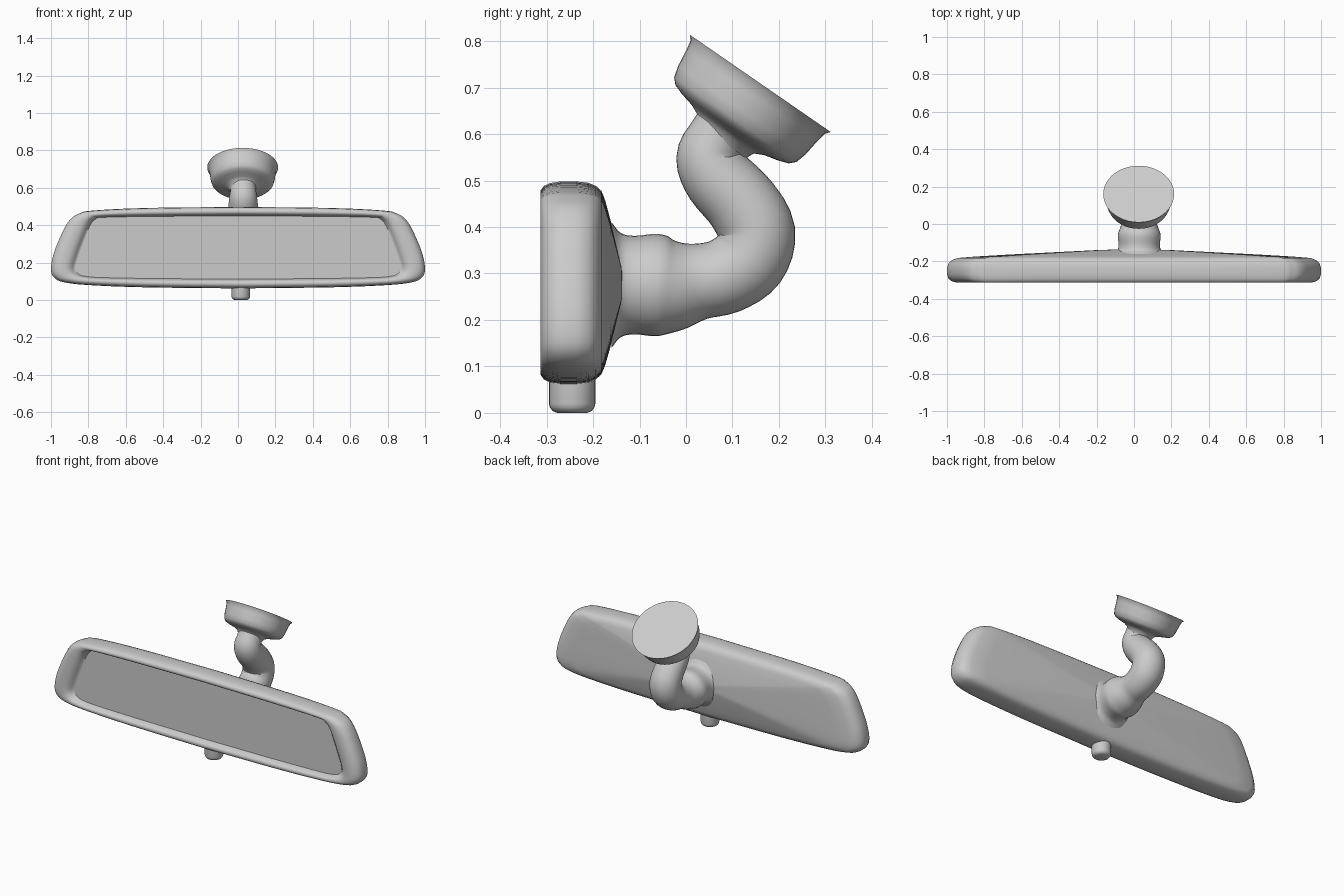
import bpy, bmesh
from math import sin, cos, pi, radians
from mathutils import Vector

if "Cube" in bpy.data.objects:
    bpy.data.objects.remove(bpy.data.objects["Cube"])


def skin(name, rings, angle=40):
    """Bridge equal-sized closed rings, cap both ends and smooth the result."""
    bm = bmesh.new()
    loops = [[bm.verts.new(p) for p in ring] for ring in rings]
    n = len(loops[0])
    for a, b in zip(loops, loops[1:]):
        for i in range(n):
            j = (i + 1) % n
            bm.faces.new((a[i], a[j], b[j], b[i]))
    bm.faces.new(loops[0])
    bm.faces.new(loops[-1])
    bmesh.ops.recalc_face_normals(bm, faces=bm.faces)
    mesh = bpy.data.meshes.new(name)
    bm.to_mesh(mesh)
    bm.free()
    ob = bpy.data.objects.new(name, mesh)
    bpy.context.collection.objects.link(ob)
    bpy.ops.object.select_all(action='DESELECT')
    ob.select_set(True)
    bpy.context.view_layer.objects.active = ob
    bpy.ops.object.shade_smooth_by_angle(angle=radians(angle))
    return ob


def spline(pts, steps):
    """Catmull-Rom curve through points of any dimension."""
    pts = [Vector(p) for p in pts]
    ext = [2 * pts[0] - pts[1]] + pts + [2 * pts[-1] - pts[-2]]
    out = []
    for a, b, c, d in zip(ext, ext[1:], ext[2:], ext[3:]):
        for k in range(steps):
            t = k / steps
            out.append(0.5 * (2 * b + (c - a) * t + (2 * a - 5 * b + 4 * c - d) * t * t
                              + (3 * b - a - 3 * c + d) * t ** 3))
    return out + [pts[-1]]


def outline(half):
    """Mirror a right-hand (x, z) half outline into a closed loop."""
    right = spline(half, 4)
    return right + [Vector((-p.x, p.y)) for p in right[-2:0:-1]]


def lathe_rings(centre, axis, profile, n=40, x_scale=1.0):
    """Rings of (distance, radius) about an axis lying in the yz plane."""
    axis = Vector(axis).normalized()
    side, up = Vector((x_scale, 0, 0)), Vector((0, -axis.z, axis.y))
    return [[Vector(centre) + axis * d + side * (r * cos(2 * pi * i / n)) + up * (r * sin(2 * pi * i / n))
             for i in range(n)] for d, r in profile]


# Mirror outlines: outer shell and glass edge, from bottom centre to top centre
outer = outline([(0, .062), (.5, .068), (.8, .08), (.93, .095), (.983, .12), (1, .165), (.985, .25),
                 (.94, .36), (.898, .43), (.85, .462), (.78, .478), (.5, .492), (0, .498)])
glass = outline([(0, .112), (.45, .115), (.72, .12), (.80, .125), (.85, .137), (.872, .17), (.857, .23),
                 (.82, .33), (.79, .40), (.765, .43), (.72, .442), (.45, .447), (0, .45)])


def rim_ring(t, y):
    return [Vector((p.x, y, p.y)) for p in (o.lerp(g, t) for o, g in zip(outer, glass))]


def back_ring(s, y):
    edge = rim_ring(.42, y)
    return [Vector((p.x * s, y, .275 + (p.z - .275) * s)) for p in edge]


# Housing: recessed front lip, rounded rim, shallow peaked back
rim = [(1, -.278), (.9, -.292), (.8, -.305), (.65, -.312), (.4, -.313), (.2, -.306), (.07, -.293),
       (0, -.27), (0, -.235), (.06, -.21), (.2, -.194)]
back = [(1, -.182), (.9, -.174), (.7, -.163), (.45, -.151), (.2, -.139), (.05, -.135)]
skin("mirror_housing", [rim_ring(*r) for r in rim] + [back_ring(*b) for b in back], 50)

# Glass pane set just inside the lip
skin("mirror_glass", [rim_ring(1, -.279), rim_ring(1, -.274)], 30)

# Dipping knob below the housing
skin("dip_knob", lathe_rings((.015, -.245, 0), (0, 0, 1),
     [(0, .032), (.004, .042), (.012, .048), (.02, .05), (.1, .05)], 28), 50)

# Ball joint and S-shaped arm, swept along (y, z, radius)
path = spline([(-.16, .275, .135), (-.14, .275, .112), (-.11, .275, .106), (-.06, .275, .11),
               (-.02, .275, .098), (.03, .283, .082), (.085, .295, .082), (.135, .33, .084),
               (.152, .39, .083), (.12, .45, .08), (.07, .505, .076), (.05, .55, .071),
               (.068, .59, .066), (.1, .635, .068)], 4)
arm = []
for i, p in enumerate(path):
    d = path[min(i + 1, len(path) - 1)] - path[max(i - 1, 0)]
    arm += lathe_rings((.028, p.x, p.y), (0, d.x, d.y), [(0, p.z)], 36, 1.04)
skin("joint_and_arm", arm, 60)

# Tilted windscreen mount cup
skin("mount_cup", lathe_rings((.025, .16, .709), (0, .568, .823),
     [(-.15, .066), (-.132, .074), (-.122, .095), (-.115, .125), (-.107, .148), (-.095, .16),
      (-.07, .167), (-.03, .172), (-.01, .176), (0, .184)], 44, 1.03), 45)
